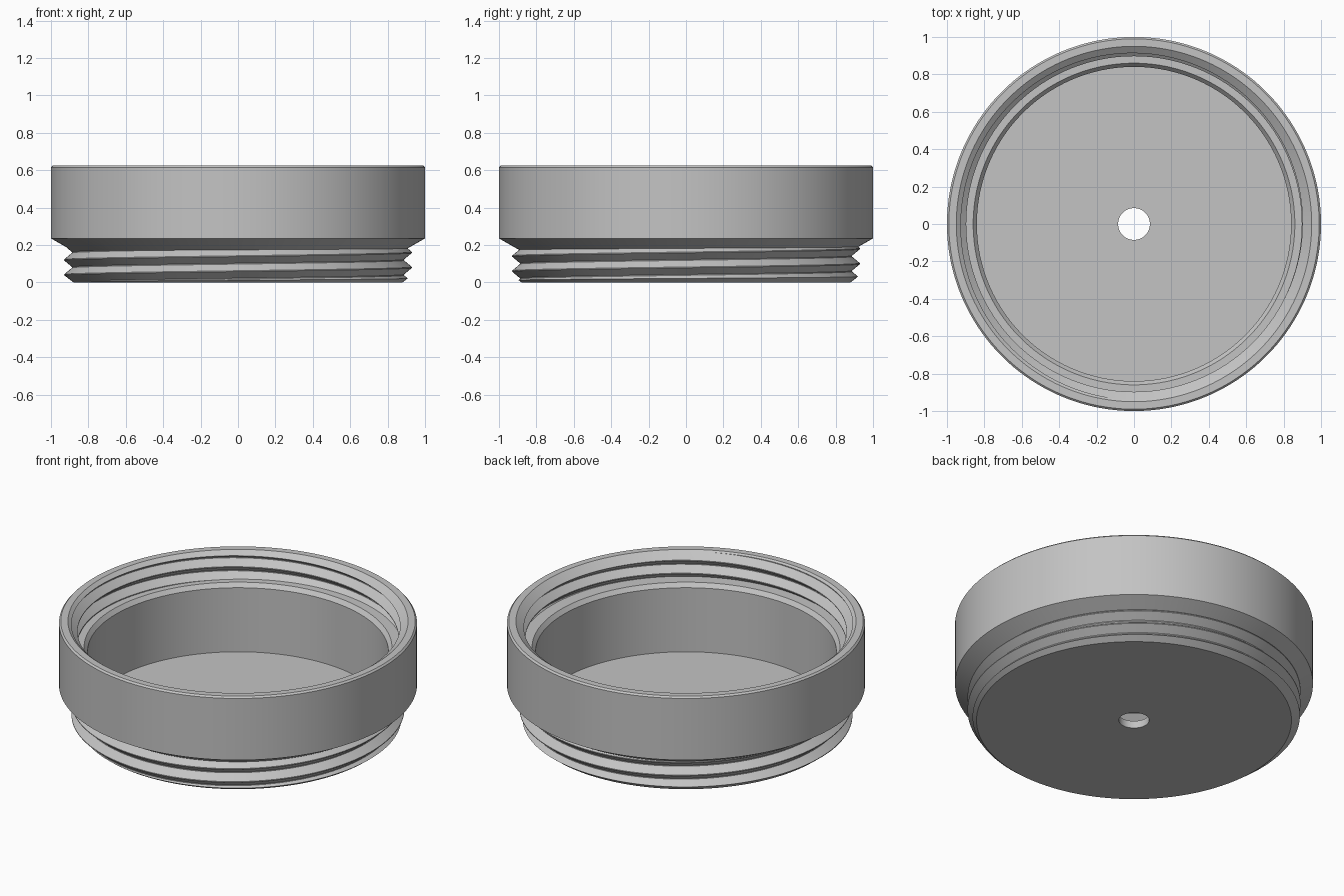
import bpy
import bmesh
from math import cos, sin, pi, floor

if "Cube" in bpy.data.objects:
    bpy.data.objects.remove(bpy.data.objects["Cube"], do_unlink=True)

SEGMENTS = 180
PITCH = 0.08
DEPTH = 0.042
FLAT = 0.03          # half width of crest and root flats, in turns


def thread_radius(z, turn, crest, depth, offset):
    """Radius of a helical thread at height z and angle (in turns)."""
    u = (z - offset) / PITCH - turn
    u = abs(u - floor(u + 0.5))
    t = min(max((u - FLAT) / (0.5 - 2 * FLAT), 0), 1)
    return crest - depth * t


def crossing(f, lo, hi):
    """Height at which f changes from negative to positive."""
    for _ in range(30):
        mid = (lo + hi) / 2
        if f(mid) < 0:
            lo = mid
        else:
            hi = mid
    return (lo + hi) / 2


def thread_rows(radius, turn, offset, bottom, top, first, last):
    """Profile points that follow the helix, clamped between two heights."""
    points = []
    for k in range(first, last):
        for u in (-0.5 + FLAT, -FLAT, FLAT, 0.5 - FLAT):
            z = offset + PITCH * (k + u + turn)
            z = min(max(z, bottom), top)
            points.append((radius(z), z))
    return points


def section(turn):
    """Closed cross-section of the cup at one angle."""
    # External thread, trimmed by the lead-in chamfer and the shoulder cone
    def outer(z):
        return thread_radius(z, turn, 0.93, DEPTH, 0)
    low = crossing(lambda z: 0.88 + 1.3 * z - outer(z), 0, 0.1)
    high = crossing(lambda z: 1 - 1.75 * (0.235 - z) - outer(z), 0.12, 0.235)
    # Internal thread, trimmed by the rim chamfer
    def inner(z):
        return thread_radius(z, turn, 0.897 + DEPTH, -DEPTH, 0.04 - 0.007) \
            - DEPTH
    rim = crossing(lambda z: 0.95 - 1.3 * (0.625 - z) - inner(z), 0.55, 0.625)

    points = [(0.085, 0), (0.88, 0)]
    points += thread_rows(outer, turn, 0, low, high, -2, 5)
    points += [(1, 0.235), (1, 0.615), (0.99, 0.625), (0.95, 0.625)]
    points += reversed(thread_rows(inner, turn, 0.033, 0.465, rim, 3, 10))
    points += [(0.86, 0.465), (0.84, 0.44), (0.84, 0.045), (0.085, 0.045)]
    return points


def inner_check(crest):
    return crest


# Sweep the cross-section round the axis
bm = bmesh.new()
columns = []
for i in range(SEGMENTS + 1):
    turn = i / SEGMENTS
    a = 2 * pi * turn
    columns.append([bm.verts.new((r * cos(a), r * sin(a), z))
                    for r, z in section(turn)])
for a, b in zip(columns, columns[1:]):
    for j in range(len(a)):
        k = (j + 1) % len(a)
        bm.faces.new((a[j], b[j], b[k], a[k]))
bmesh.ops.remove_doubles(bm, verts=bm.verts, dist=0.0002)
bmesh.ops.recalc_face_normals(bm, faces=bm.faces)

mesh = bpy.data.meshes.new("threaded_cup")
bm.to_mesh(mesh)
bm.free()
cup = bpy.data.objects.new("threaded_cup", mesh)
bpy.context.collection.objects.link(cup)

# Plain grey material
grey = bpy.data.materials.new("plain_grey")
grey.use_nodes = True
colour = (0.55, 0.55, 0.55, 1)
grey.diffuse_color = colour
grey.node_tree.nodes["Principled BSDF"].inputs["Base Color"].default_value = colour
mesh.materials.append(grey)

bpy.context.view_layer.objects.active = cup
cup.select_set(True)
bpy.ops.object.shade_smooth_by_angle(angle=0.5)
